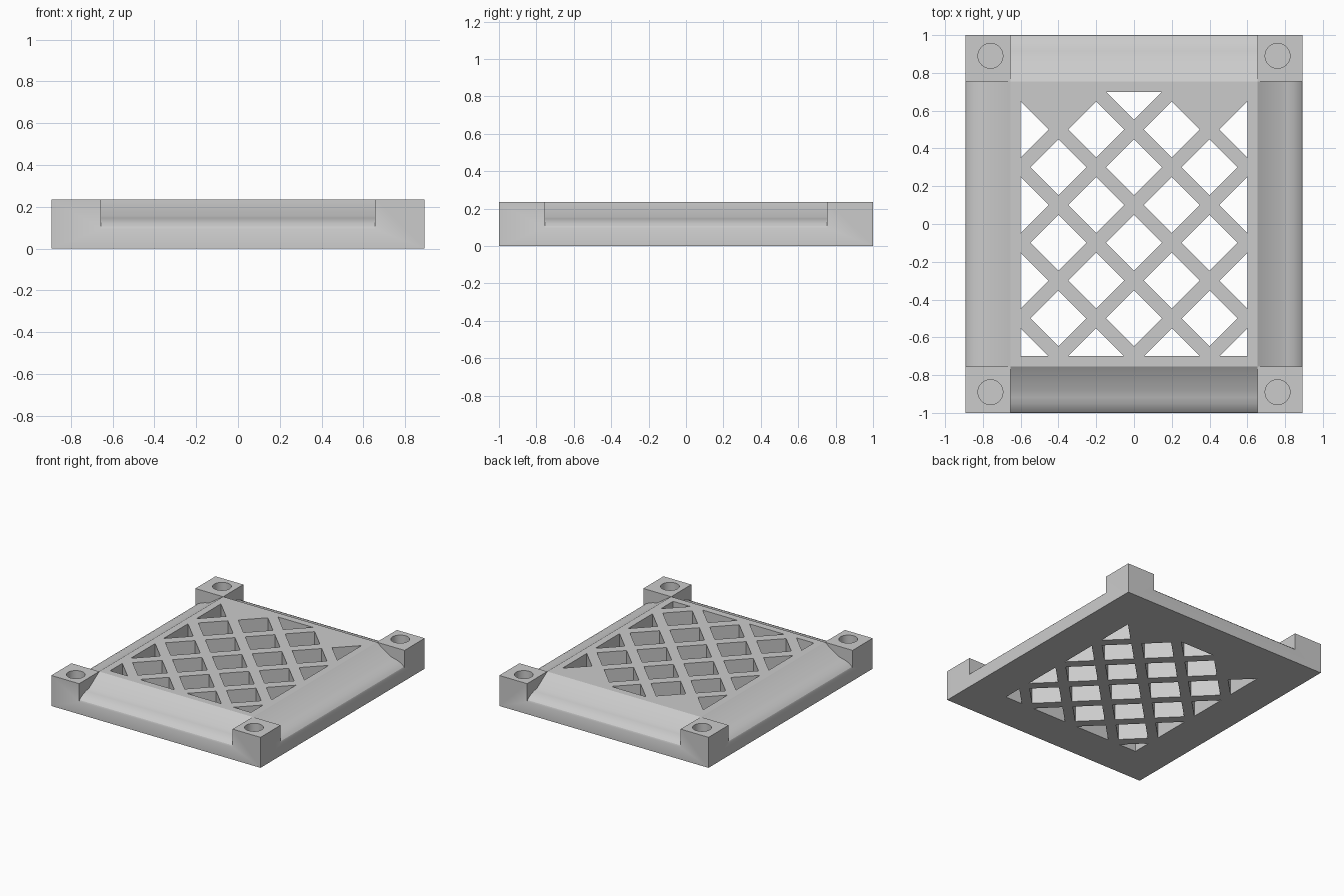
import bpy, bmesh
from math import cos, sin, pi, radians
from mathutils import Vector

if "Cube" in bpy.data.objects:
    bpy.data.objects.remove(bpy.data.objects["Cube"])

HX, HY, H = 0.892, 1.0, 0.235      # half width, half depth, height
IX, IY = 0.655, 0.755              # inner corner of the posts
OX, OY = 0.60, 0.70                # half size of the grille opening


def prism(bm, pts, offset):
    """Closed prism from a loop of 3D points swept by offset."""
    a = [bm.verts.new(p) for p in pts]
    b = [bm.verts.new(Vector(p) + Vector(offset)) for p in pts]
    bm.faces.new(a)
    bm.faces.new(b[::-1])
    n = len(a)
    for i in range(n):
        bm.faces.new((a[i], b[i], b[(i + 1) % n], a[(i + 1) % n]))


def finish(bm, name):
    bmesh.ops.recalc_face_normals(bm, faces=bm.faces)
    me = bpy.data.meshes.new(name)
    bm.to_mesh(me)
    bm.free()
    ob = bpy.data.objects.new(name, me)
    bpy.context.collection.objects.link(ob)
    return ob


def clip(poly, axis, sign, limit):
    """Clip a 2D polygon to sign * coordinate <= limit."""
    out = []
    for i, p in enumerate(poly):
        q = poly[(i + 1) % len(poly)]
        dp, dq = limit - sign * p[axis], limit - sign * q[axis]
        if dp >= 0:
            out.append(p)
        if dp * dq < 0:
            out.append(p.lerp(q, dp / (dp - dq)))
    return out


# solid block that everything is cut from
bm = bmesh.new()
prism(bm, [(-HX, -HY, 0), (HX, -HY, 0), (HX, HY, 0), (-HX, HY, 0)], (0, 0, H))
body = finish(bm, "lattice_frame")

cut = bmesh.new()

# sloping edge with rolled lip between the posts: (fraction outward, z)
lip = [(0, H), (0.5, 0.155), (0.66, 0.147), (0.80, 0.136), (0.91, 0.122),
       (0.98, 0.107), (1.0, 0.095), (1.3, 0.095), (1.3, 0.3), (0, 0.3)]
for s in (-1, 1):
    lx, ly = IX - 0.0005, IY - 0.0005
    prism(cut, [(-lx, s * (IY + t * (HY - IY)), z) for t, z in lip], (2 * lx, 0, 0))
    prism(cut, [(s * (IX + t * (HX - IX)), -ly, z) for t, z in lip], (0, 2 * ly, 0))

# blind screw holes in the corner posts
for sx in (-1, 1):
    for sy in (-1, 1):
        prism(cut, [(sx * 0.76 + 0.066 * cos(i * pi / 16),
                     sy * 0.89 + 0.066 * sin(i * pi / 16), 0.07) for i in range(32)],
              (0, 0, 0.3))

# diamond openings of the diagonal lattice, clipped to the opening
R = 0.148
for n in range(-6, 4):
    for m in range(-4, 5):
        if (n + m) % 2:
            continue
        c = Vector((0.2 * m, 0.3 + 0.2 * n))
        poly = [c + Vector(d) for d in ((R, 0), (0, R), (-R, 0), (0, -R))]
        for axis, lim in ((0, OX), (1, OY)):
            for sign in (-1, 1):
                poly = clip(poly, axis, sign, lim)
        if len(poly) > 2:
            prism(cut, [(p.x, p.y, -0.1) for p in poly], (0, 0, 0.5))

cutter = finish(cut, "cutter")
cutter.hide_render = True

mod = body.modifiers.new("cut", 'BOOLEAN')
mod.operation = 'DIFFERENCE'
mod.solver = 'EXACT'
mod.object = cutter
bpy.context.view_layer.objects.active = body
body.select_set(True)
bpy.ops.object.modifier_apply(modifier="cut")
bpy.data.objects.remove(cutter)
bpy.ops.object.shade_smooth_by_angle(angle=radians(25))
